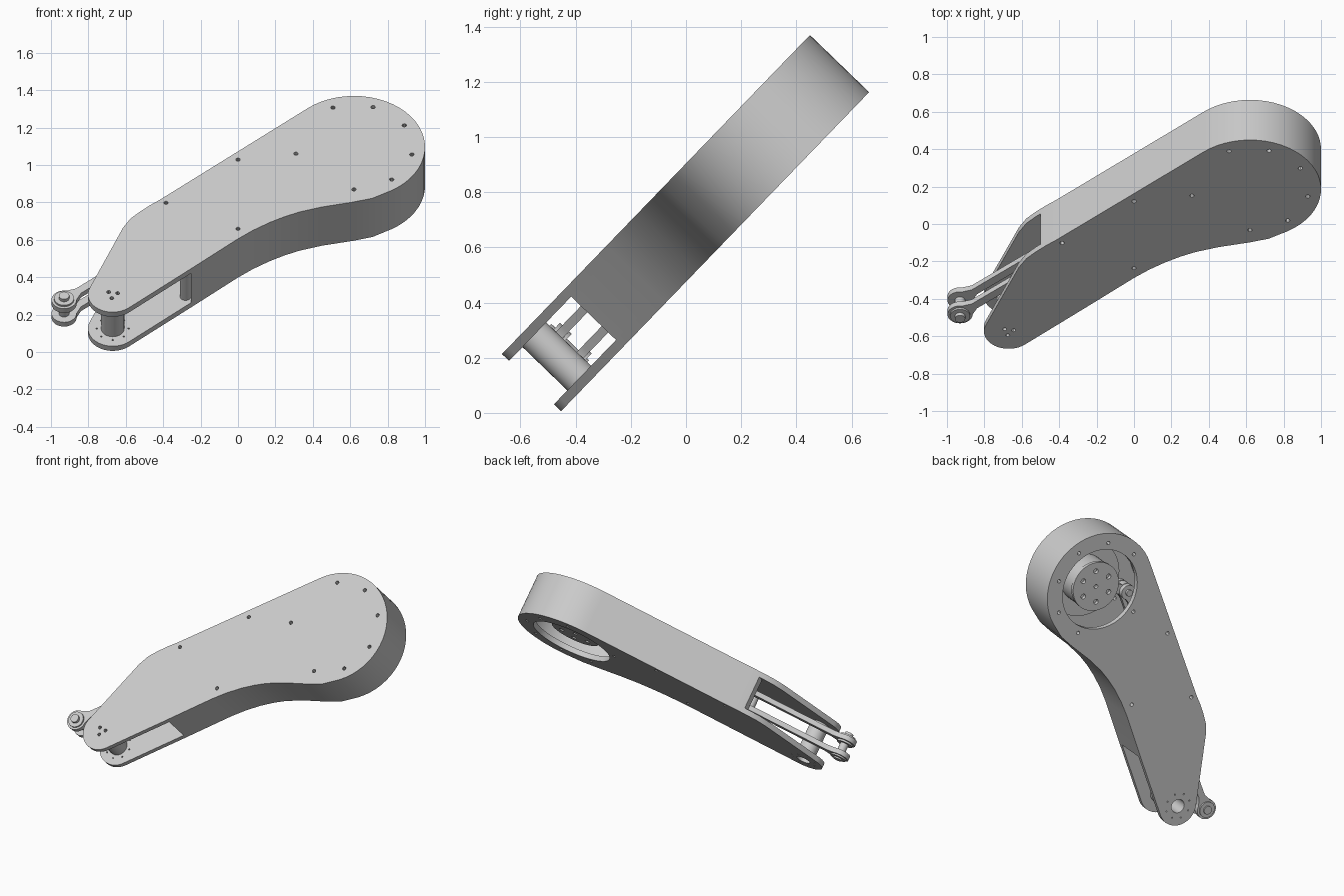
import bpy
from math import sin, cos, radians, pi, hypot, atan2
from mathutils import Matrix, Vector

if "Cube" in bpy.data.objects:
    bpy.data.objects.remove(bpy.data.objects["Cube"])

# The whole arm is drawn flat (x, v, depth) and leaned back about x
LEAN = Matrix.Rotation(radians(46), 4, 'X')
BACK, BACK_IN, FRONT_IN, FRONT = 0.33, 0.366, 0.592, 0.628
HEAD, TIP = (0.62, 0.917), (-0.67, -0.178)
PIN, CRANK = (-0.93, -0.135), (0.36, 0.96)

grey = bpy.data.materials.new("light_grey")
grey.use_nodes = True
grey.diffuse_color = (0.6, 0.6, 0.6, 1)
grey.node_tree.nodes["Principled BSDF"].inputs["Base Color"].default_value = (0.6, 0.6, 0.6, 1)


def arc(c, r, a0, a1, n):
    """Points on an arc, angles in degrees."""
    return [(c[0] + r * cos(radians(a0 + (a1 - a0) * i / n)),
             c[1] + r * sin(radians(a0 + (a1 - a0) * i / n))) for i in range(n + 1)]


def circle(c, r, n=32):
    return arc(c, r, 0, 360, n)[:-1]


def ring(c, r, size, angles, n=12):
    """Small circles spread around a centre."""
    return [circle(arc(c, r, a, a, 1)[0], size, n) for a in angles]


def slab(name, loops, w0, w1):
    """Extrude a flat outline (first loop) with holes (other loops)."""
    cu = bpy.data.curves.new(name, 'CURVE')
    cu.dimensions, cu.fill_mode = '2D', 'BOTH'
    cu.extrude = (w1 - w0) / 2
    for pts in loops:
        s = cu.splines.new('POLY')
        s.points.add(len(pts) - 1)
        for p, (x, v) in zip(s.points, pts):
            p.co = (x, v, 0, 1)
        s.use_cyclic_u = True
    ob = bpy.data.objects.new(name, cu)
    bpy.context.collection.objects.link(ob)
    ob.matrix_world = LEAN @ Matrix.Translation((0, 0, (w0 + w1) / 2))
    bpy.ops.object.select_all(action='DESELECT')
    ob.select_set(True)
    bpy.context.view_layer.objects.active = ob
    bpy.ops.object.convert(target='MESH')
    ob = bpy.context.view_layer.objects.active
    ob.data.materials.clear()
    ob.data.materials.append(grey)
    bpy.ops.object.shade_smooth_by_angle(angle=radians(30))
    return ob


def bar(a, b, ra, rb, half):
    """Outline of a straight bar with a round eye at both ends."""
    t = atan2(b[1] - a[1], b[0] - a[0]) * 180 / pi
    from_a, from_b = 40, 180 - 40
    return (arc(a, ra, t + from_a, t + 360 - from_a, 28)
            + [(a[0] + 1.5 * ra * cos(radians(t)) + half * sin(radians(t)),
                a[1] + 1.5 * ra * sin(radians(t)) - half * cos(radians(t))),
               (b[0] - 1.5 * rb * cos(radians(t)) + half * sin(radians(t)),
                b[1] - 1.5 * rb * sin(radians(t)) - half * cos(radians(t)))]
            + arc(b, rb, t - from_b, t + from_b, 28)
            + [(b[0] - 1.5 * rb * cos(radians(t)) - half * sin(radians(t)),
                b[1] - 1.5 * rb * sin(radians(t)) + half * cos(radians(t))),
               (a[0] + 1.5 * ra * cos(radians(t)) - half * sin(radians(t)),
                a[1] + 1.5 * ra * sin(radians(t)) + half * cos(radians(t)))])


# Arm outline: tip, lower curve, round head, shoulder
tip_arc = arc(TIP, 0.132, 158, 311, 20)
belly = [(0, 0.235), (0.08, 0.298), (0.17, 0.357), (0.25, 0.4), (0.33, 0.435),
         (0.45, 0.472), (0.615, 0.508), (0.72, 0.537)]
head_arc = arc(HEAD, 0.38, -58, 131, 28)
shoulder = [(-0.417, 0.526), (-0.47, 0.485)]
neck = [(-0.524, 0.437), (-0.575, 0.385), (-0.615, 0.317)]
outline = tip_arc + [(-0.25, 0.014)] + belly + head_arc + shoulder + [(-0.5, 0.458)] + neck

# Side plates with screw holes
screws = ring(HEAD, 0.314, 0.012, [-90, -50, -10, 31, 71, 111, 189])
for spot in [(0, 0.824), (-0.385, 0.503), (0, 0.31)]:
    screws.append(circle(spot, 0.012, 12))
slab("front_plate", [outline] + screws + ring(TIP, 0.028, 0.011, [20, 140, 260]), FRONT_IN, FRONT)
slab("back_plate", [outline, circle(HEAD, 0.27, 48), circle(TIP, 0.046)] + screws
     + ring(TIP, 0.085, 0.005, range(0, 360, 45), 8), BACK, BACK_IN)

# Side wall between the plates, open near the tip
path = [(-0.25, 0.014)] + belly + head_arc + shoulder + [(-0.5, 0.458)]
inner = []
for i, (x, v) in enumerate(path):
    p, q = path[max(i - 1, 0)], path[min(i + 1, len(path) - 1)]
    d = hypot(q[0] - p[0], q[1] - p[1])
    inner.append((x - 0.035 * (q[1] - p[1]) / d, v + 0.035 * (q[0] - p[0]) / d))
inner[0], inner[-1] = (-0.25, 0.06), (-0.5, 0.412)
slab("side_wall", [path + inner[::-1]], BACK_IN, FRONT_IN)

# Hollow pivot post at the tip and a spacer inside the opening
slab("pivot_post", [circle(TIP, 0.062), circle(TIP, 0.046)], BACK_IN, FRONT_IN)
slab("spacer_post", [circle((-0.28, 0.06), 0.03, 24)], BACK_IN, FRONT_IN)

# Drive hub seen through the back opening
slab("hub_face", [circle(HEAD, 0.165, 48), circle(HEAD, 0.014, 12)]
     + ring(HEAD, 0.105, 0.017, range(0, 360, 60)), 0.385, 0.41)
slab("hub_body", [circle(HEAD, 0.16, 48)], 0.41, FRONT_IN)
slab("hub_mount", [circle(HEAD, 0.26, 48)], 0.56, FRONT_IN)
slab("crank_arm", [bar(HEAD, CRANK, 0.08, 0.05, 0.035)], 0.445, 0.5)

# Pair of push rods with eyes, and the pins through them
for name, w in (("back_push_rod", 0.405), ("front_push_rod", 0.51)):
    slab(name, [bar(PIN, CRANK, 0.067, 0.05, 0.022)], w, w + 0.033)
slab("crank_pin", [circle(CRANK, 0.022, 24)], 0.39, 0.555)
slab("end_pin", [circle(PIN, 0.028, 24)], 0.385, 0.575)
for name, w in (("back_washer", 0.395), ("inner_washer", 0.497), ("front_washer", 0.543)):
    slab(name, [circle(PIN, 0.053, 32)], w, w + 0.012)
